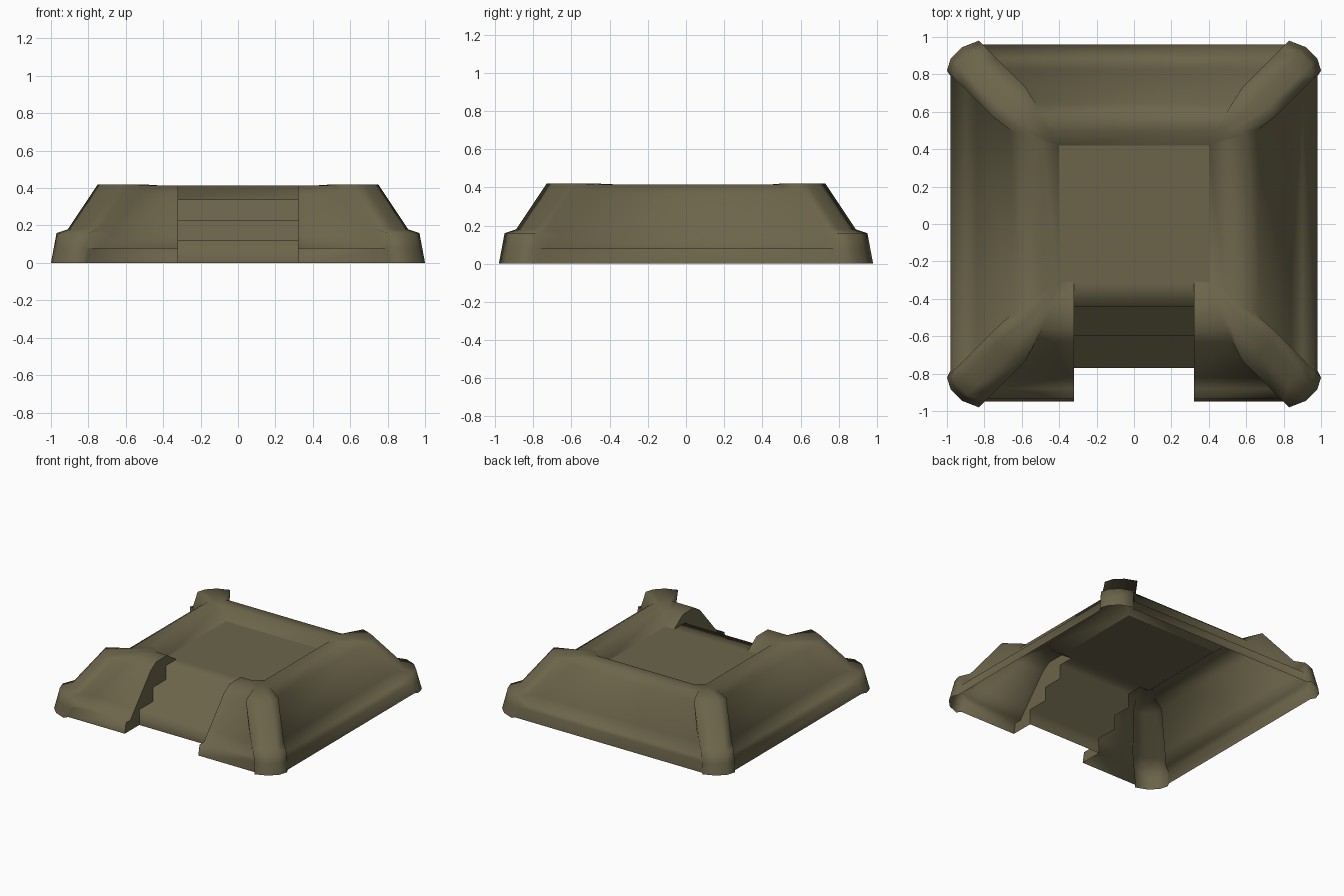
import bpy, bmesh

cube = bpy.data.objects.get("Cube")
if cube:
    bpy.data.objects.remove(cube)

earth = bpy.data.materials.new("olive_earth")
earth.use_nodes = True
COLOUR = (0.15, 0.13, 0.07, 1)
earth.diffuse_color = COLOUR
bsdf = earth.node_tree.nodes["Principled BSDF"]
bsdf.inputs["Base Color"].default_value = COLOUR
bsdf.inputs["Roughness"].default_value = 0.9

GAP = 0.32      # half width of the entrance
FLOOR = 0.34    # floor height


def finish(name, bm, smooth, recalc=False):
    bmesh.ops.remove_doubles(bm, verts=bm.verts, dist=0.0005)
    if recalc:
        bmesh.ops.recalc_face_normals(bm, faces=bm.faces)
    for f in bm.faces:
        f.smooth = smooth
    mesh = bpy.data.meshes.new(name)
    bm.to_mesh(mesh)
    bm.free()
    mesh.materials.append(earth)
    obj = bpy.data.objects.new(name, mesh)
    bpy.context.collection.objects.link(obj)
    return obj


def skin(bm, rows):
    """Bridge rows of points with quads."""
    grid = [[bm.verts.new(p) for p in row] for row in rows]
    for a, b in zip(grid, grid[1:]):
        for i in range(len(a) - 1):
            bm.faces.new((a[i], a[i + 1], b[i + 1], b[i]))


# Bank rings: side x, back y, front y, height, corner cut, rib inset, rib height
RINGS = [
    (.98, .96, -.95, 0, .17, 0, 0),
    (.965, .945, -.935, .08, .17, .015, .08),
    (.90, .885, -.88, .08, .16, .03, .16),
    (.84, .825, -.82, .15, .16, .09, .18),
    (.665, .645, -.63, .37, .14, .25, .42),
    (.60, .59, -.56, .415, .11, None, .42),
    (.49, .50, -.42, .415, .06, None, .415),
    (.40, .42, -.31, FLOOR, 0, None, FLOOR),
]
# Outline of a corner rib's foot
FOOT = [(1, .82), (.98, .885), (.92, .945), (.83, .98)]


def corner(x, y, z, cut, inset, rib_z):
    """Points round one corner, from the side wall to the end wall."""
    a, b = (x, y - cut), (x - cut, y)
    if inset is None:
        rib = [(a[0] + (b[0] - a[0]) * t, a[1] + (b[1] - a[1]) * t)
               for t in (.2, .4, .6, .8)]
    else:
        rib = [(px - inset, py - inset) for px, py in FOOT]
    return [(*a, z)] + [(*p, rib_z) for p in rib] + [(*b, z)]


def bank_row(x, back, front, z, cut, inset, rib_z):
    rear = corner(x, back, z, cut, inset, rib_z)
    fore = [(px, -py, pz) for px, py, pz in corner(x, -front, z, cut, inset, rib_z)]
    half = [(GAP, front, z)] + fore[::-1] + rear
    return half + [(-px, py, pz) for px, py, pz in reversed(half)]


# Sloped bank with corner ribs, open underneath
bm = bmesh.new()
skin(bm, [bank_row(*r) for r in RINGS])
finish("earth_bank", bm, True)

# Entrance steps
STEPS = [(-.77, 0), (-.77, .12), (-.60, .12), (-.60, .23),
         (-.44, .23), (-.44, FLOOR), (-.31, FLOOR)]
bm = bmesh.new()
skin(bm, [[(-GAP, y, z), (GAP, y, z)] for y, z in STEPS])
finish("entrance_steps", bm, True)

# Bank ends beside the steps
for side, name in ((1, "left_bank_end"), (-1, "right_bank_end")):
    bm = bmesh.new()
    outline = [(r[2], r[3]) for r in RINGS] + STEPS[-2::-1]
    face = bm.faces.new([bm.verts.new((side * GAP, y, z)) for y, z in outline])
    face.normal_update()
    if face.normal.x * side > 0:
        face.normal_flip()
    finish(name, bm, False)

# Sunken floor
bm = bmesh.new()
skin(bm, [[(-.4, y, FLOOR), (.4, y, FLOOR)] for y in (-.31, .42)])
finish("floor", bm, False)
